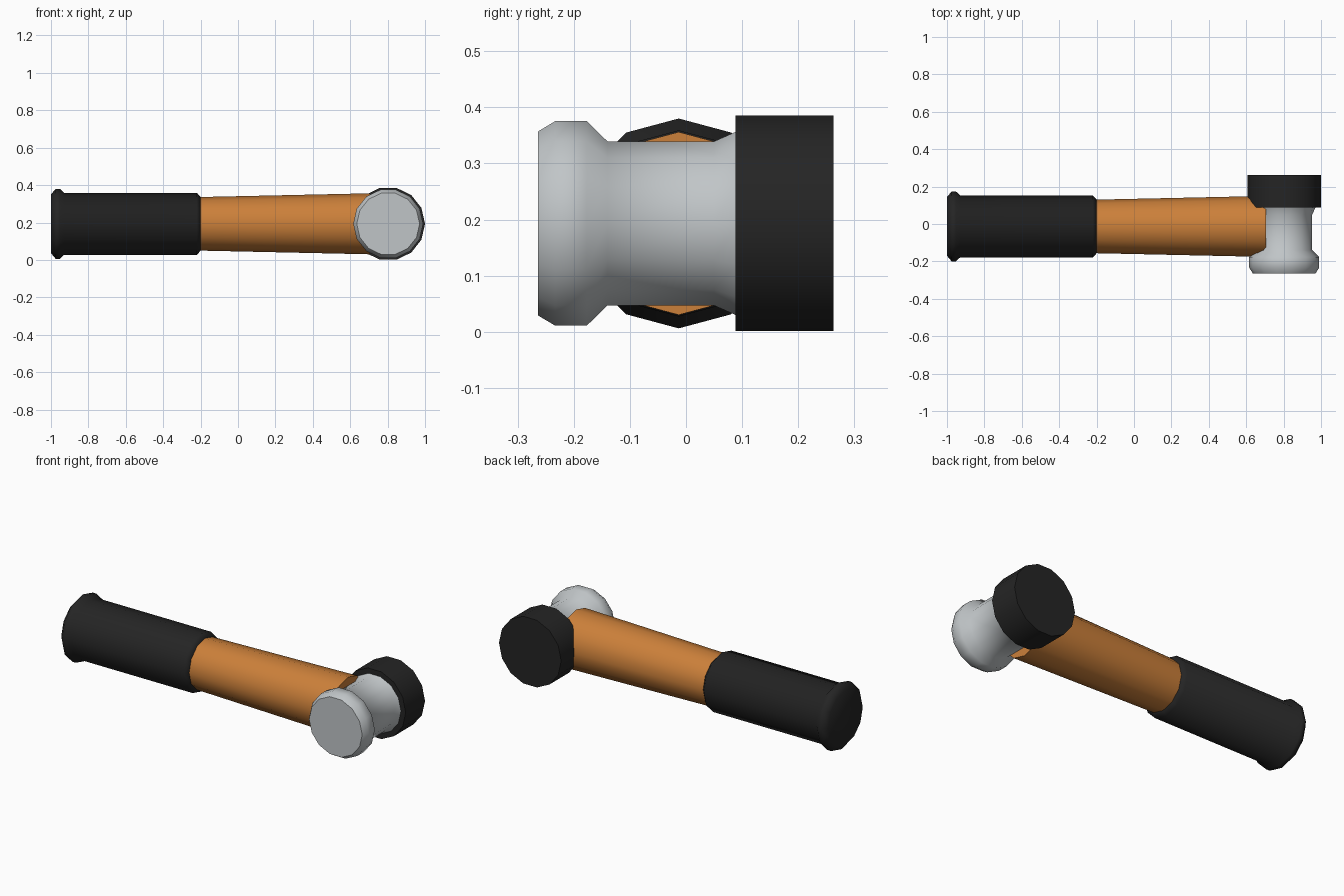
import bpy, bmesh, math
from mathutils import Vector

cube = bpy.data.objects.get("Cube")
if cube:
    bpy.data.objects.remove(cube, do_unlink=True)


def material(name, r, g, b):
    m = bpy.data.materials.new(name)
    m.use_nodes = True
    m.diffuse_color = (r, g, b, 1)
    bsdf = next(n for n in m.node_tree.nodes if n.type == 'BSDF_PRINCIPLED')
    bsdf.inputs["Base Color"].default_value = (r, g, b, 1)
    return m


def lathe(name, profile, axis, centre, sides, mat):
    """Sweep (position, radius) pairs around the x or y axis and cap both ends."""
    bm = bmesh.new()
    rings = []
    for pos, rad in profile:
        ring = []
        for i in range(sides):
            a = math.tau * i / sides
            u, v = rad * math.cos(a), rad * math.sin(a)
            co = (pos, u, v) if axis == 'x' else (u, pos, v)
            ring.append(bm.verts.new(Vector(co) + Vector(centre)))
        rings.append(ring)
    for a, b in zip(rings, rings[1:]):
        for i in range(sides):
            j = (i + 1) % sides
            bm.faces.new((a[i], a[j], b[j], b[i]))
    bm.faces.new(rings[0])
    bm.faces.new(rings[-1])
    bmesh.ops.recalc_face_normals(bm, faces=bm.faces)
    mesh = bpy.data.meshes.new(name)
    bm.to_mesh(mesh)
    bm.free()
    mesh.materials.append(mat)
    obj = bpy.data.objects.new(name, mesh)
    bpy.context.collection.objects.link(obj)
    bpy.ops.object.select_all(action='DESELECT')
    obj.select_set(True)
    bpy.context.view_layer.objects.active = obj
    bpy.ops.object.shade_smooth_by_angle(angle=math.radians(50))
    return obj


black = material("black rubber", 0.018, 0.018, 0.018)
wood = material("orange wood", 0.60, 0.215, 0.042)
steel = material("light steel", 0.53, 0.56, 0.575)

handle_centre = (0, -0.013, 0.193)
head_centre = (0.803, 0, 0.193)

# Rubber grip with a rounded flange at the butt
lathe("grip", [(-1.0, 0.157), (-0.975, 0.187), (-0.952, 0.187), (-0.93, 0.166),
               (-0.22, 0.166), (-0.2, 0.144)],
      'x', handle_centre, 12, black)

# Wooden shaft widening towards the head
lathe("shaft", [(-0.21, 0.143), (0.705, 0.163)], 'x', handle_centre, 12, wood)

# Steel head: striking face, waist and flare
lathe("steel_head", [(-0.264, 0.168), (-0.233, 0.187), (-0.177, 0.187),
                     (-0.14, 0.15), (0.05, 0.15), (0.09, 0.168)],
      'y', head_centre, 14, steel)

# Rubber cap on the back of the head
lathe("rubber_cap", [(0.088, 0.197), (0.263, 0.197)], 'y', head_centre, 14, black)
